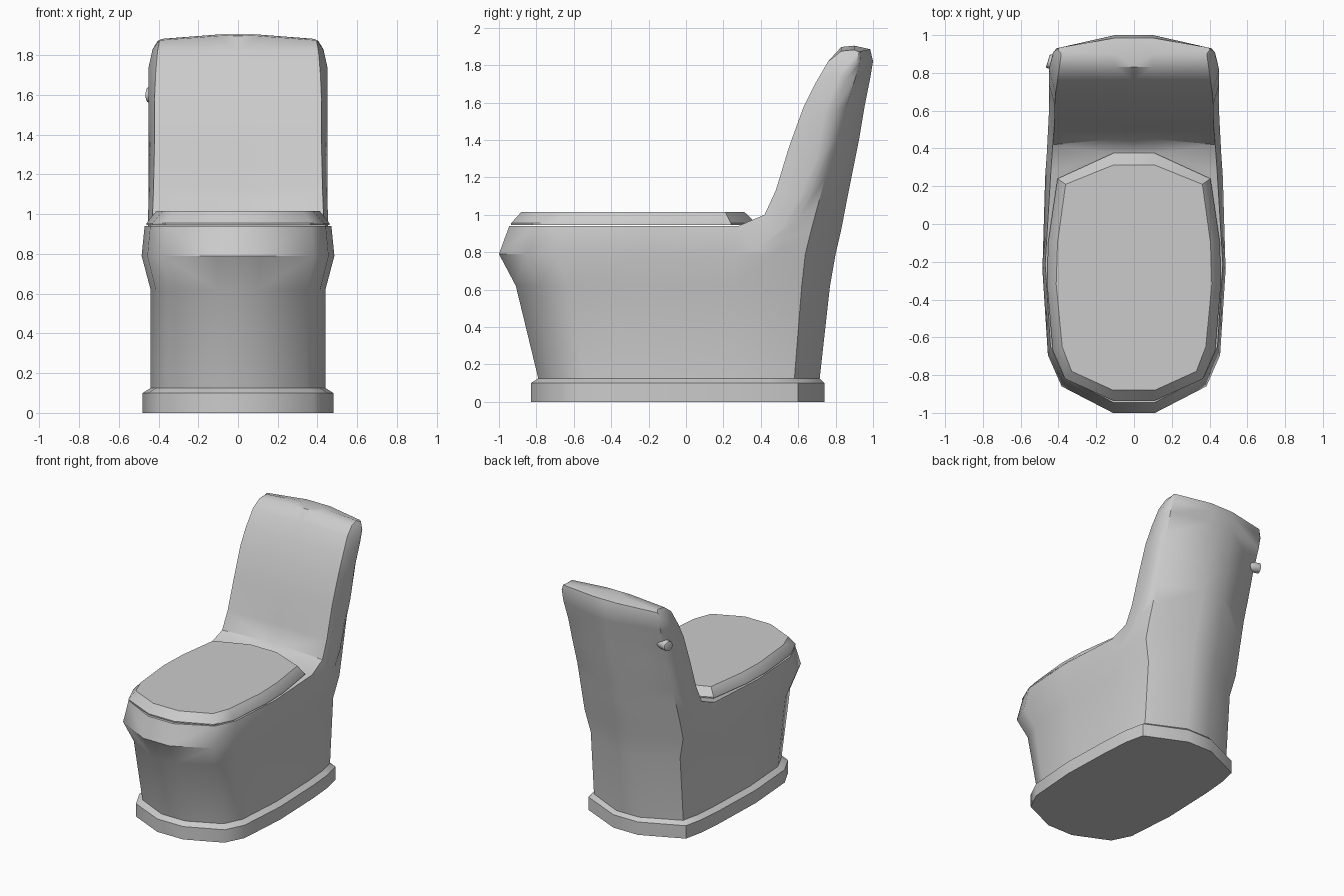
import bpy, bmesh, math
from mathutils import Vector

if "Cube" in bpy.data.objects:
    bpy.data.objects.remove(bpy.data.objects["Cube"])


def finish(obj, angle=40):
    bpy.ops.object.select_all(action='DESELECT')
    obj.select_set(True)
    bpy.context.view_layer.objects.active = obj
    for m in list(obj.modifiers):
        bpy.ops.object.modifier_apply(modifier=m.name)
    bpy.ops.object.shade_smooth_by_angle(angle=math.radians(angle))


def half_mesh(name, strips, caps):
    """Skin open half rings (x >= 0), cap them, and mirror across x = 0."""
    bm = bmesh.new()
    new_face = lambda pts: bm.faces.new([bm.verts.new(p) for p in pts])
    for rings in strips:
        for r, s in zip(rings, rings[1:]):
            for k in range(len(r) - 1):
                new_face((r[k], r[k + 1], s[k + 1], s[k]))
    for c in caps:
        new_face(c)
    bmesh.ops.remove_doubles(bm, verts=bm.verts, dist=0.0005)
    # mirror in bmesh so normals can be fixed on the closed solid
    geom = bm.verts[:] + bm.edges[:] + bm.faces[:]
    dup = bmesh.ops.duplicate(bm, geom=geom)["geom"]
    for v in dup:
        if isinstance(v, bmesh.types.BMVert):
            v.co.x = -v.co.x
    bmesh.ops.reverse_faces(bm, faces=[f for f in dup if isinstance(f, bmesh.types.BMFace)])
    bmesh.ops.remove_doubles(bm, verts=bm.verts, dist=0.0005)
    bmesh.ops.recalc_face_normals(bm, faces=bm.faces)
    me = bpy.data.meshes.new(name)
    bm.to_mesh(me)
    bm.free()
    obj = bpy.data.objects.new(name, me)
    bpy.context.collection.objects.link(obj)
    finish(obj)
    return obj


# Half outline, front centre to back centre: (x fraction, y fraction)
OUTLINE = [(0, 0), (.23, 0), (.79, .078), (.94, .17), (1, .42),
           (.97, .694), (.935, .82), (.87, .91), (.22, 1), (0, 1)]


def ring(z, w, front, back):
    return [(x * w, front + (back - front) * v, z) for x, v in OUTLINE]


# Plinth and bowl
bowl = [ring(0, .48, -.83, .74), ring(.10, .48, -.83, .74),
        ring(.125, .44, -.79, .715), ring(.62, .44, -.91, .77),
        ring(.79, .485, -1, .80)]
rim = ring(.94, .47, -.945, .80)[:5] + [(.44, .28, .94)]

# Tank: inner x,y,z | outer x,y,z | back y,z | back corner x, depth | front bulge
TANK = [
    (.44, .28, .94, .47, .25, .79, .80, .79, .42, .16, .09),
    (.43, .42, 1.00, .462, .37, .81, .83, .92, .42, .16, .03),
    (.425, .48, 1.13, .455, .50, .91, .855, 1.05, .415, .15, .01),
    (.42, .55, 1.36, .45, .60, 1.08, .885, 1.20, .41, .14, 0),
    (.42, .63, 1.58, .45, .69, 1.28, .925, 1.40, .41, .12, 0),
    (.415, .69, 1.70, .45, .74, 1.54, .955, 1.58, .41, .10, 0),
    (.405, .76, 1.82, .45, .82, 1.74, .985, 1.73, .415, .08, 0),
    (.395, .83, 1.875, .43, .89, 1.83, 1.0, 1.82, .41, .07, 0),
    (.385, .90, 1.882, .40, .92, 1.872, .985, 1.885, .39, .05, 0),
]
tank = []
for i, (ix, iy, iz, ox, oy, oz, by, bz, cx, cd, d) in enumerate(TANK):
    up = .022 if i >= 7 else 0
    front = [(0, iy + d, iz + up), (.1, iy + d, iz + up), (ix, iy, iz)]
    if i == 0:
        side = bowl[-1][5:]
        rim[5] = front[2]
    else:
        c = Vector((cx, by - cd, bz - .01 * (i > 6)))
        o = Vector((ox, oy, oz))
        m = (o + c) / 2 + Vector((.008, 0, 0))
        side = [tuple(o), tuple(m), tuple(c), (.1, by, bz), (0, by, bz)]
    tank.append(front + side)

half_mesh("toilet_body",
          [bowl, [bowl[-1][:6], rim], tank],
          [bowl[0][::-1], rim + [tank[0][1], tank[0][0]], tank[-1]])

# Closed lid with a chamfered edge
LOW = [(0, -.935), (.11, -.935), (.365, -.82), (.43, -.67), (.46, -.32),
       (.455, -.1), (.405, .24), (.11, .375), (0, .375)]
TOP = [(0, -.88), (.11, -.88), (.33, -.78), (.38, -.65), (.412, -.32),
       (.405, -.1), (.362, .21), (.11, .312), (0, .312)]
low = [(x, y, .946) for x, y in LOW]
mid = [(x, y, .955) for x, y in LOW]
top = [(x, y, 1.015) for x, y in TOP]
half_mesh("seat_lid", [[low, mid, top]], [low[::-1], top])

# Round flush button on the left side of the tank
axis = Vector((-.95, .3, 0))
bpy.ops.mesh.primitive_cylinder_add(vertices=16, radius=.038, depth=.09,
                                    location=(-.413, .85, 1.6),
                                    rotation=axis.to_track_quat('Z', 'Y').to_euler())
button = bpy.context.object
button.name = "flush_button"
bev = button.modifiers.new("bevel", 'BEVEL')
bev.width = .006
bev.segments = 2
finish(button)
